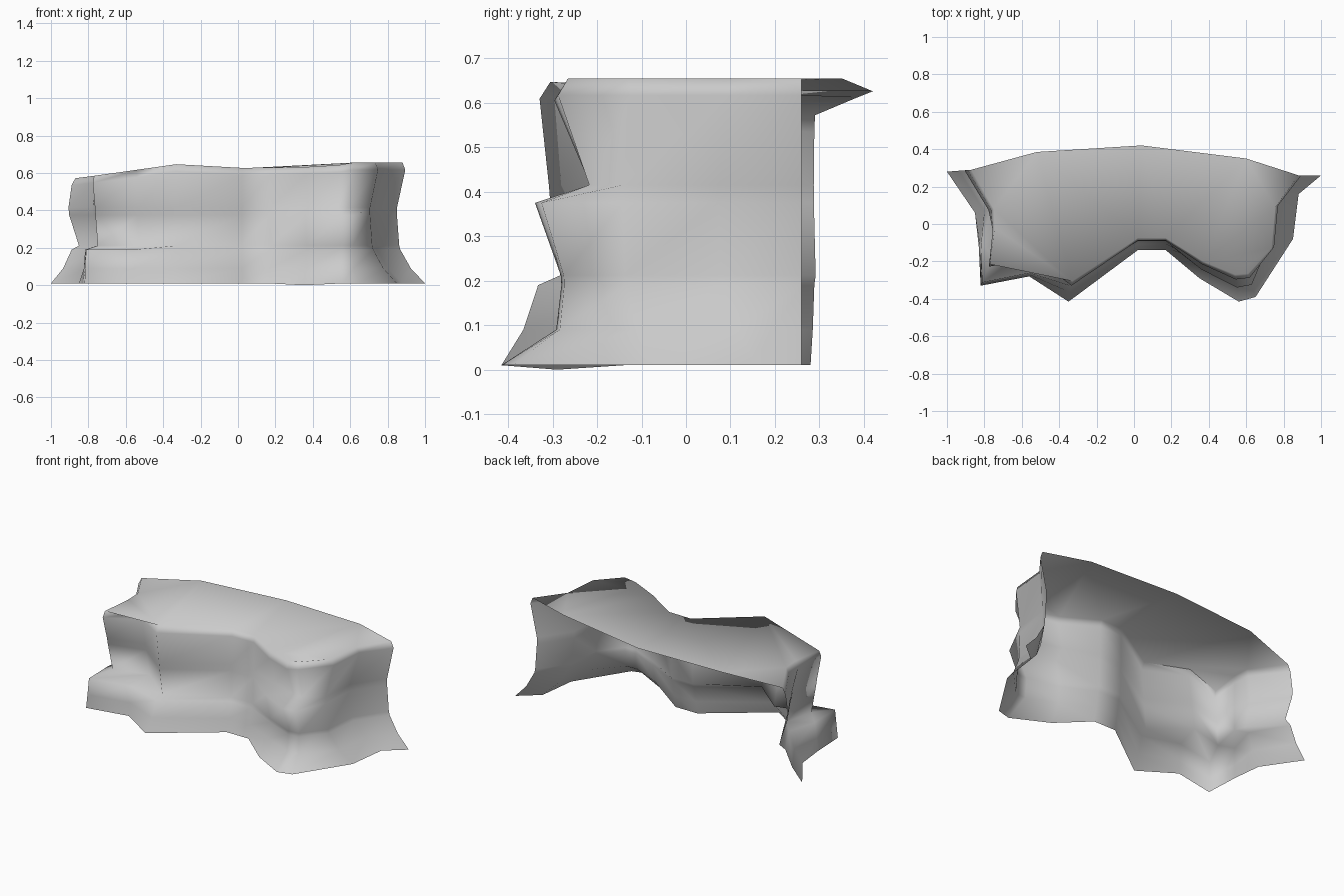
import bpy
import bmesh
from mathutils import Vector

if "Cube" in bpy.data.objects:
    bpy.data.objects.remove(bpy.data.objects["Cube"])

# Plan outline, left to right around the front: foot x, y, rim x, y, profile kind
COLUMNS = [
    (-1.00, .28, -.87, .29, "left_end"),
    (-.85, .06, -.75, .08, "left_end"),
    (-.83, -.12, -.745, -.02, "ledge"),
    (-.82, -.33, -.77, -.215, "ledge"),
    (-.56, -.28, -.54, -.16, "ledge"),
    (-.35, -.415, -.33, -.305, "lobe"),
    (.02, -.14, .02, -.075, "hollow"),
    (.17, -.14, .17, -.075, "hollow"),
    (.35, -.29, .37, -.20, "bulge"),
    (.56, -.415, .54, -.27, "bulge"),
    (.65, -.39, .61, -.265, "bulge"),
    (.85, -.08, .735, -.13, "right_end"),
    (.88, .16, .755, .09, "right_end"),
    (1.00, .26, .88, .26, "right_end"),
]

# Position between rim (0) and foot (1) at each height
LEVELS = [.01, .09, .19, .212, .375, .415]
PROFILES = {
    "left_end": [1, .5, .15, -.15, .25, .28, .15, 0],
    "ledge": [1, .93, .85, -.4, -.15, -.1, .12, 0],
    "lobe": [1, .55, .25, -.2, 0, .03, .22, 0],
    "hollow": [1, .75, .5, .3, .25, .2, .2, 0],
    "bulge": [1, .15, .07, .08, .48, -.38, .18, 0],
    "right_end": [1, .37, -.1, -.15, -.25, -.25, .12, 0],
}

# Height of the top edge along x
CREST = [(-1, .57), (-.87, .572), (-.52, .618), (-.33, .647), (.03, .627),
         (.5, .635), (.6, .655), (1, .655)]


def crest(x):
    for (x0, z0), (x1, z1) in zip(CREST, CREST[1:]):
        if x <= x1:
            return z0 + (z1 - z0) * (x - x0) / (x1 - x0)
    return CREST[-1][1]


bm = bmesh.new()

# Cliff wall lofted from the column profiles
grid = []
for fx, fy, rx, ry, kind in COLUMNS:
    foot, rim = Vector((fx, fy)), Vector((rx, ry))
    top = crest(rx)
    heights = LEVELS + [top - .038, top]
    column = []
    for z, t in zip(heights, PROFILES[kind]):
        p = rim.lerp(foot, t)
        column.append(bm.verts.new((p.x, p.y, z)))
    grid.append(column)
grid[8][0].co.z = 0

for a, b in zip(grid, grid[1:]):
    for i in range(len(a) - 1):
        bm.faces.new((a[i], b[i], b[i + 1], a[i + 1]))

# Top surface, ending in the bowed open back edge
back = [bm.verts.new(p) for p in ((.6, .35, .655), (.04, .42, .626), (-.52, .385, .612))]
cap = bm.faces.new([c[-1] for c in grid] + back)
bmesh.ops.triangulate(bm, faces=[cap])

for f in bm.faces:
    f.smooth = True

mesh = bpy.data.meshes.new("rock_ledge")
bm.to_mesh(mesh)
bm.free()
obj = bpy.data.objects.new("rock_ledge", mesh)
bpy.context.collection.objects.link(obj)
